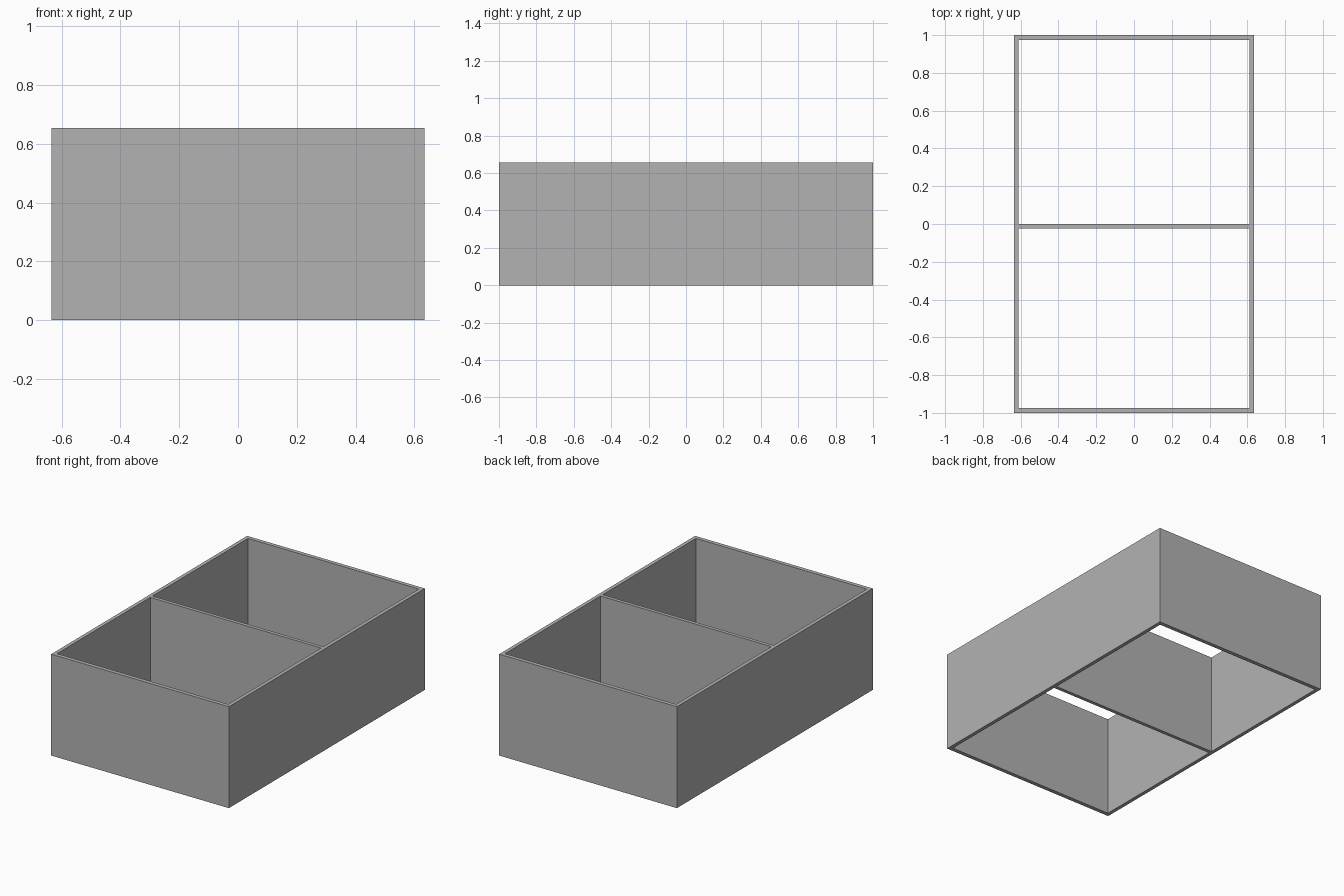
import bpy
import bmesh

WIDTH, LENGTH, HEIGHT = 1.27, 2.0, 0.655
SIDE, END, DIVIDER = 0.024, 0.026, 0.023

default_cube = bpy.data.objects.get("Cube")
if default_cube:
    bpy.data.objects.remove(default_cube, do_unlink=True)

grey = bpy.data.materials.new("plain grey")
grey.use_nodes = True
colour = (0.45, 0.45, 0.45, 1)
grey.diffuse_color = colour
grey.node_tree.nodes["Principled BSDF"].inputs["Base Color"].default_value = colour


def extruded(name, build_base):
    """Make an object by raising a flat base to the full height."""
    bm = bmesh.new()
    build_base(bm)
    raised = bmesh.ops.extrude_face_region(bm, geom=bm.faces[:], use_keep_orig=True)
    top = [g for g in raised["geom"] if isinstance(g, bmesh.types.BMVert)]
    bmesh.ops.translate(bm, verts=top, vec=(0, 0, HEIGHT))
    bmesh.ops.recalc_face_normals(bm, faces=bm.faces[:])
    mesh = bpy.data.meshes.new(name)
    bm.to_mesh(mesh)
    bm.free()
    mesh.materials.append(grey)
    obj = bpy.data.objects.new(name, mesh)
    bpy.context.collection.objects.link(obj)
    return obj


def rectangle(bm, x0, x1, y0, y1):
    return [bm.verts.new((x, y, 0)) for x, y in ((x0, y0), (x1, y0), (x1, y1), (x0, y1))]


# Outer walls: a mitred ring, open at top and bottom
def wall_base(bm):
    x, y = WIDTH / 2, LENGTH / 2
    outer = rectangle(bm, -x, x, -y, y)
    inner = rectangle(bm, -x + SIDE, x - SIDE, -y + END, y - END)
    for i in range(4):
        j = (i + 1) % 4
        bm.faces.new((outer[i], outer[j], inner[j], inner[i]))


# Divider: its back face lies on the centre line
def divider_base(bm):
    x = WIDTH / 2 - SIDE
    bm.faces.new(rectangle(bm, -x, x, -DIVIDER, 0))


extruded("outer_walls", wall_base)
extruded("divider", divider_base)
